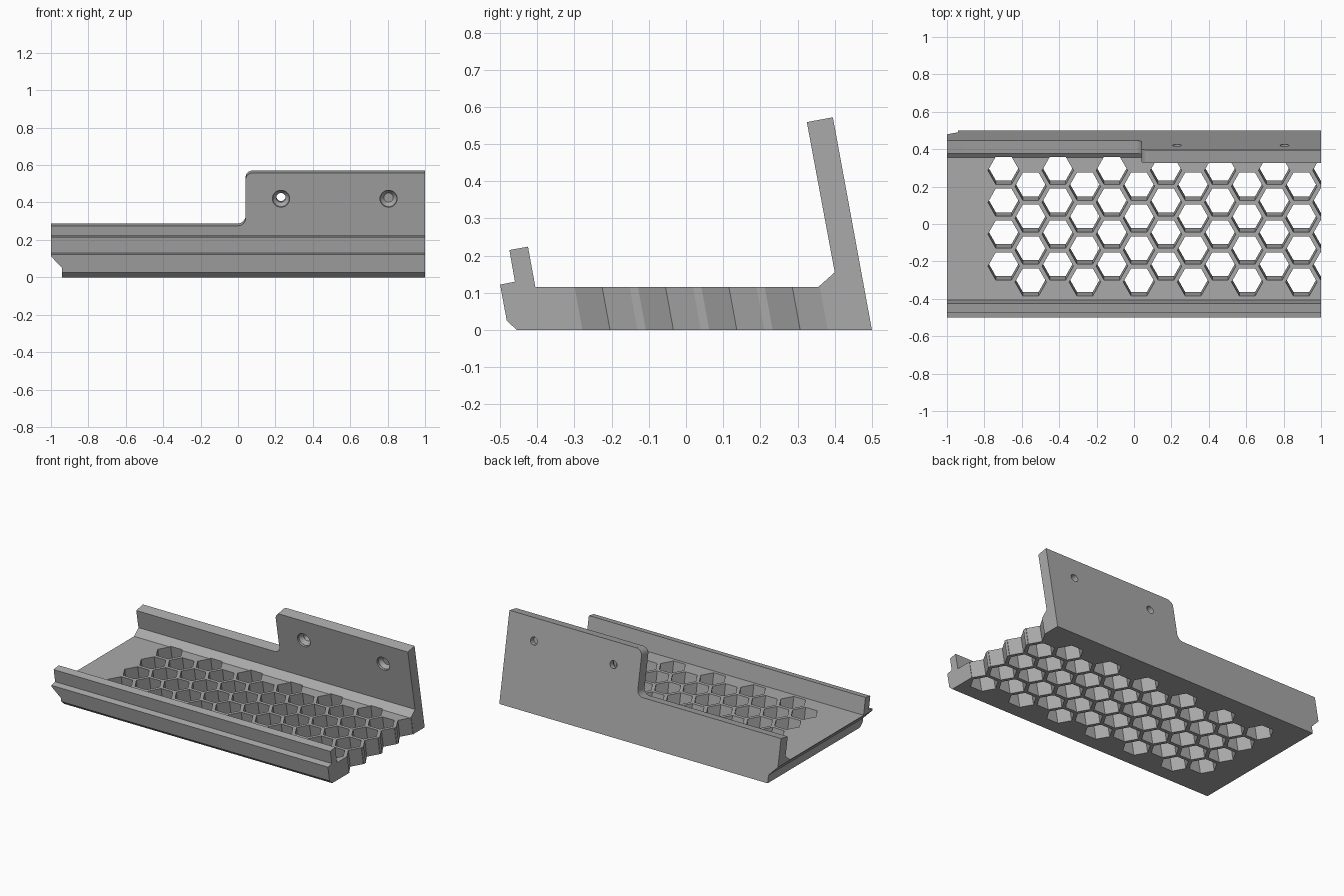
import bpy
import bmesh
import math
from mathutils import Vector, Matrix

default = bpy.data.objects.get("Cube")
if default:
    bpy.data.objects.remove(default, do_unlink=True)

grey = bpy.data.materials.new("mid grey")
grey.use_nodes = True
colour = (0.4, 0.4, 0.4, 1)
grey.diffuse_color = colour
grey.node_tree.nodes["Principled BSDF"].inputs["Base Color"].default_value = colour

TILT = math.radians(10.4)
LEAN = math.tan(TILT)          # shift towards the front per unit of height
FLOOR = 0.115


def prism(bm, points, offset):
    """Extrude a closed outline along an offset vector."""
    low = [bm.verts.new(p) for p in points]
    high = [bm.verts.new(Vector(p) + Vector(offset)) for p in points]
    bm.faces.new(low)
    bm.faces.new(high[::-1])
    for i in range(len(low)):
        j = (i + 1) % len(low)
        bm.faces.new((low[j], low[i], high[i], high[j]))


def finish(bm, name):
    bmesh.ops.recalc_face_normals(bm, faces=bm.faces)
    mesh = bpy.data.meshes.new(name)
    bm.to_mesh(mesh)
    bm.free()
    ob = bpy.data.objects.new(name, mesh)
    bpy.context.collection.objects.link(ob)
    ob.data.materials.append(grey)
    return ob


def cut(target, cutter):
    mod = target.modifiers.new(cutter.name, 'BOOLEAN')
    mod.operation = 'DIFFERENCE'
    mod.solver = 'EXACT'
    mod.object = cutter
    cutter.hide_render = True
    bpy.context.view_layer.objects.active = target
    bpy.ops.object.modifier_apply(modifier=mod.name)
    bpy.data.objects.remove(cutter, do_unlink=True)


def arc(cx, cy, r, start, end, steps=8):
    angles = [math.radians(start + (end - start) * i / steps) for i in range(steps + 1)]
    return [(cx + r * math.cos(a), cy + r * math.sin(a)) for a in angles]


# Tray: floor, front lip and leaning back wall in one profile
profile = [(-0.455, 0), (0.5, 0), (0.395, 0.572), (0.325, 0.559), (0.4, 0.155),
           (0.355, FLOOR), (-0.405, FLOOR), (-0.425, 0.224), (-0.475, 0.215),
           (-0.46, 0.13), (-0.5, 0.122), (-0.482, 0.025)]
bm = bmesh.new()
prism(bm, [(-1, y, z) for y, z in profile], (2, 0, 0))
tray = finish(bm, "honeycomb_tray")

# Wall frame: x along the wall, v up its slope, n through its thickness
up = Vector((0, -math.sin(TILT), math.cos(TILT)))
normal = Vector((0, math.cos(TILT), math.sin(TILT)))
foot = Vector((0, 0.5, 0))

# Step that lowers the right part of the back wall, with rounded corners
outline = [(-1.1, 0.293)] + arc(0, 0.333, 0.04, -90, 0)
outline += arc(0.08, 0.541, 0.04, 180, 90) + [(0.08, 0.7), (-1.1, 0.7)]
bm = bmesh.new()
prism(bm, [foot + Vector((x, 0, 0)) + up * v - normal * 0.15 for x, v in outline],
      normal * 0.25)
cut(tray, finish(bm, "wall_step_cutter"))

# Undercut along the right end of the floor
bm = bmesh.new()
prism(bm, [(x, -0.7, z) for x, z in
           [(-1.1, -0.1), (-0.94, -0.1), (-0.94, 0.05), (-1, 0.112), (-1.1, 0.215)]],
      (0, 1.4, 0))
cut(tray, finish(bm, "end_undercut_cutter"))

# Leaning hexagonal holes; the last column bites into the open end
bm = bmesh.new()
low, high = -0.05, FLOOR + 0.04
for column in range(13):
    cx = -0.697 + 0.1447 * column
    for row in range(4):
        cy = 0.286 - 0.1705 * (row + 0.5 * (column % 2))
        ring = [(cx + 0.084 * math.cos(math.radians(60 * k)),
                 cy + 0.0855 * math.sin(math.radians(60 * k)) + LEAN * (FLOOR - low),
                 low) for k in range(6)]
        prism(bm, ring, (0, -LEAN * (high - low), high - low))
cut(tray, finish(bm, "hexagon_cutter"))

# Countersunk screw holes through the tall part of the wall
for x in (0.23, 0.805):
    mouth = Vector((x, 0.351, 0.42))
    for name, r1, r2, start, end in (("screw_hole", 0.025, 0.025, -0.05, 0.15),
                                     ("countersink", 0.046, 0.046, -0.05, 0.012),
                                     ("countersink_cone", 0.046, 0.025, 0.01, 0.034)):
        bm = bmesh.new()
        place = Matrix.Translation(mouth + normal * (start + end) / 2)
        turn = normal.to_track_quat('Z', 'Y').to_matrix().to_4x4()
        bmesh.ops.create_cone(bm, cap_ends=True, segments=32, radius1=r1, radius2=r2,
                              depth=end - start, matrix=place @ turn)
        cut(tray, finish(bm, name + "_cutter"))

# Keep crisp edges while smoothing the round ones
bpy.ops.object.select_all(action='DESELECT')
tray.select_set(True)
bpy.context.view_layer.objects.active = tray
bpy.ops.object.shade_smooth_by_angle(angle=math.radians(25))
